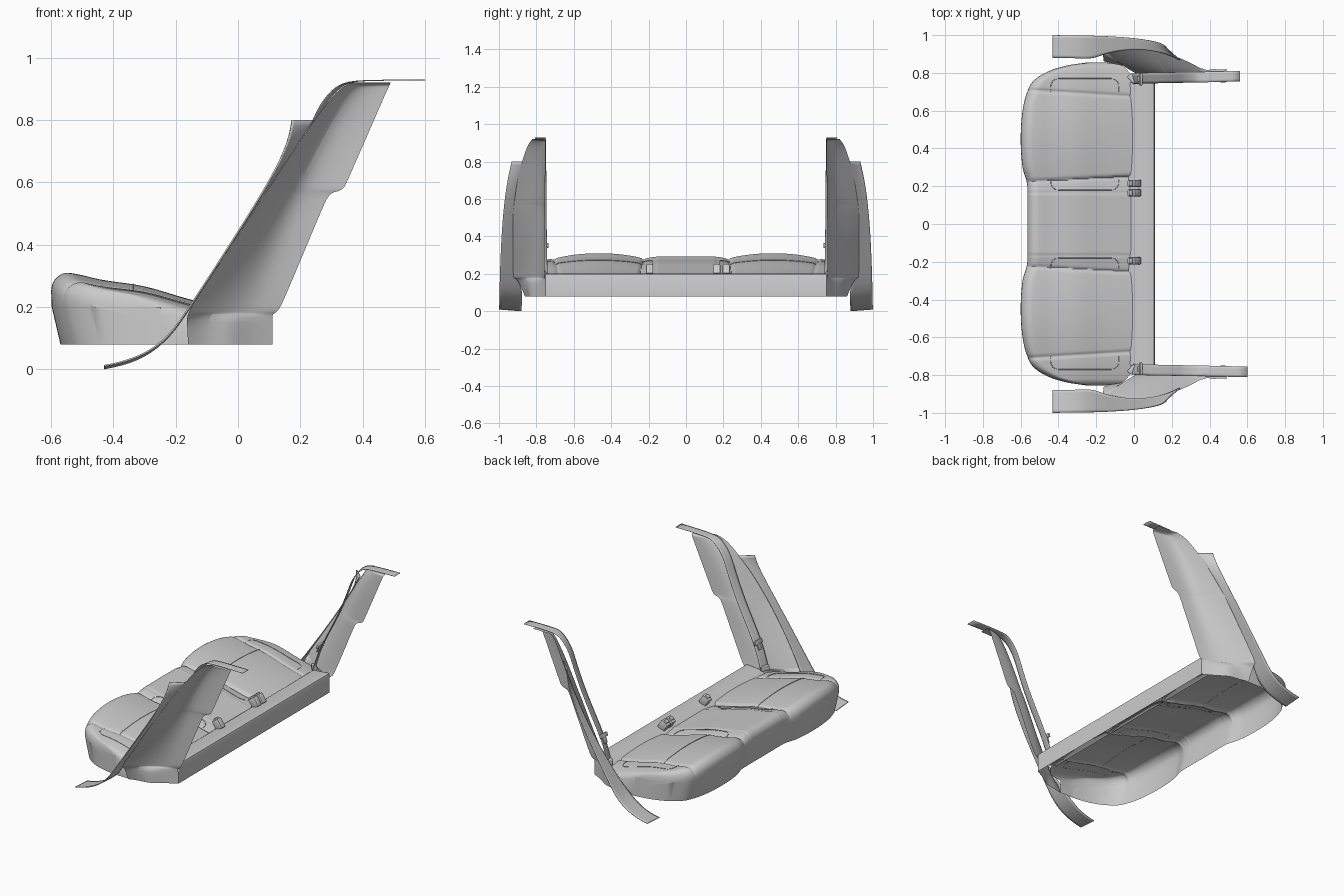
import bpy, bmesh, math
from mathutils import Vector, Matrix

if "Cube" in bpy.data.objects:
    bpy.data.objects.remove(bpy.data.objects["Cube"])


def add_mesh(name, verts, faces, angle=40, mirror=False, subsurf=0, thick=0):
    me = bpy.data.meshes.new(name)
    me.from_pydata(verts, [], faces)
    bm = bmesh.new()
    bm.from_mesh(me)
    bmesh.ops.recalc_face_normals(bm, faces=bm.faces)
    bm.to_mesh(me)
    bm.free()
    me.polygons.foreach_set("use_smooth", [True] * len(me.polygons))
    me.set_sharp_from_angle(angle=math.radians(angle))
    ob = bpy.data.objects.new(name, me)
    bpy.context.collection.objects.link(ob)
    if mirror:
        m = ob.modifiers.new("mirror", 'MIRROR')
        m.use_axis = (False, True, False)
    if subsurf:
        s = ob.modifiers.new("smooth", 'SUBSURF')
        s.levels = s.render_levels = subsurf
        s.boundary_smooth = 'PRESERVE_CORNERS'
    if thick:
        t = ob.modifiers.new("thickness", 'SOLIDIFY')
        t.thickness = thick
    return ob


def loft(name, rows, **kw):
    n = len(rows[0])
    verts = [p for r in rows for p in r]
    faces = [(i * n + j, i * n + j + 1, (i + 1) * n + j + 1, (i + 1) * n + j)
             for i in range(len(rows) - 1) for j in range(n - 1)]
    return add_mesh(name, verts, faces, **kw)


def interp(table, t):
    # smooth interpolation through (position, value) pairs
    if t <= table[0][0]:
        return table[0][1]
    for k in range(len(table) - 1):
        (a, va), (b, vb) = table[k], table[k + 1]
        if t <= b:
            pa, pb = table[max(k - 1, 0)], table[min(k + 2, len(table) - 1)]
            ma = (vb - pa[1]) / (b - pa[0]) * (b - a)
            mb = (pb[1] - va) / (pb[0] - a) * (b - a)
            u = (t - a) / (b - a)
            return ((2*u**3 - 3*u*u + 1) * va + (u**3 - 2*u*u + u) * ma
                    + (3*u*u - 2*u**3) * vb + (u**3 - u*u) * mb)
    return table[-1][1]


# bench seat: plan outline, side profile and stitched grooves
FRONT = [(0, -.565), (.2, -.565), (.23, -.57), (.3, -.59), (.45, -.60), (.6, -.59),
         (.7, -.565), (.76, -.53), (.81, -.45), (.84, -.35), (.855, -.25)]
REAR = [(0, 0), (.7, 0), (.77, -.01), (.82, -.04), (.845, -.08), (.855, -.15)]
HEIGHT = [(-.6, .314), (-.55, .311), (-.5, .302), (-.44, .288), (-.3, .266), (-.16, .226), (0, .185)]


def round_drop(d, r):
    k = min(max(1 - d / r, 0), 1)
    return r * (1 - math.sqrt(1 - k * k))


def groove(d, w, depth):
    return depth * math.exp(-(d / w) ** 2)


def creases(x):
    t = min(max((x + .57) / .57, 0), 1)
    return t, .225 + .03 * t, .71 - .035 * t


def seat_z(x, y):
    y = abs(y)
    t, inner, outer = creases(x)
    z = interp(HEIGHT, x)
    if y < inner:
        z -= .010 + .014 * max(0, (y - .16) / (inner - .16))
        z -= groove(y - .165, .008, .003)
    elif y < outer:
        m, h = (inner + outer) / 2, (outer - inner) / 2
        z -= .024 * ((y - m) / h) ** 2 * (1 - .6 * t)
    else:
        z -= .024 - .014 * t + .12 * (y - outer) ** 2 / .14
    z -= groove(y - inner, .009, .006) + groove(y - outer, .009, .006)
    return z - round_drop(x - interp(FRONT, y), .062) - round_drop(.857 - y, .035)


NY, NX = 285, 50
verts, faces = [], []
for j in range(NY + 1):
    y = -.855 + 1.71 * j / NY
    f, r = interp(FRONT, abs(y)), interp(REAR, abs(y))
    verts.append((f + .03 * min(1, max(0, -f - .3) / .2), y, .08))
    verts.append((f + .002, y, .2))
    for i in range(NX + 1):
        x = f + (r - f) * (i / NX) ** 1.4
        verts.append((x, y, seat_z(x, y)))
n = NX + 3
for j in range(NY):
    for i in range(n - 1):
        a = j * n + i
        faces.append((a, a + 1, a + n + 1, a + n))
# side walls below the bolsters
for j in (0, NY):
    top = list(range(j * n + 2, j * n + n))
    base = len(verts)
    verts += [(verts[k][0], verts[k][1], .08) for k in top]
    for i in range(len(top) - 1):
        faces.append((top[i], top[i + 1], base + i + 1, base + i))
add_mesh("bench_seat", verts, faces, angle=50)


# stitched seams lying on the seat
def seam(name, pts):
    cu = bpy.data.curves.new(name, 'CURVE')
    cu.dimensions = '3D'
    cu.bevel_depth = .0018
    cu.bevel_resolution = 1
    sp = cu.splines.new('POLY')
    sp.points.add(len(pts) - 1)
    for p, (x, y) in zip(sp.points, pts):
        p.co = (x, y, seat_z(x, y) + .0008, 1)
    bpy.context.collection.objects.link(bpy.data.objects.new(name, cu))


def pocket(y_start, y_end):
    # U-shaped seam: in from the crease, along the bolster and back
    r, s = .04, 1 if y_end > y_start else -1
    turn = [(k * math.pi / 12) for k in range(7)]
    front = [(-.44 + r * (1 - math.cos(a)), y_end + s * r * (math.sin(a) - 1)) for a in turn]
    back = [(-.52 - x, y) for x, y in reversed(front)]
    mid = [(-.40 + .014 * k, y_end) for k in range(1, 20)]
    return [(-.44, y_start)] + front + mid + back + [(-.08, y_start)]


for s, side in ((1, "left"), (-1, "right")):
    _, a, b = creases(-.335)
    for part, pts in (("cushion", [(-.335, a + (b - a) * k / 40) for k in range(41)]),
                      ("outer", pocket(.70, .77)), ("inner", pocket(.235, .18))):
        seam(f"seam_{part}_{side}", [(x, s * y) for x, y in pts])

# panel behind the seat
PROFILE = [(-.03, .17), (0, .192), (.095, .201), (.106, .198), (.11, .188), (.11, .08)]
loft("rear_panel", [[(x, y, z) for x, z in PROFILE] for y in (-.75, .75)], angle=50)

# pillar trim: per row z, front edge x y, fold x y, rear edge x y
PILLAR = [(.08, -.16, .862, -.03, .84, .11, .75), (.165, -.165, .895, -.03, .845, .11, .75),
          (.178, -.16, .92, 0, .80, .11, .753), (.184, -.157, .922, .01, .795, .128, .755),
          (.22, -.14, .925, .03, .79, .146, .756), (.36, -.05, .93, .09, .785, .205, .756),
          (.52, .058, .926, .16, .78, .272, .755), (.555, .082, .923, .175, .78, .288, .755),
          (.57, .091, .921, .182, .78, .305, .755), (.574, .094, .92, .185, .78, .337, .755),
          (.60, .111, .917, .20, .78, .349, .755), (.75, .21, .893, .27, .778, .415, .752),
          (.87, .295, .855, .345, .775, .467, .75), (.905, .333, .835, .383, .772, .483, .75),
          (.914, .35, .825, .40, .77, .487, .75), (.92, .36, .822, .41, .80, .49, .765),
          (.92, .365, .822, .415, .822, .49, .82)]
rows = []
for z, xa, ya, xf, yf, xr, yr in PILLAR:
    rows.append([(xa, ya, z), ((xa + xf) / 2, (ya + yf) / 2 - .010, z), (xf, yf, z),
                 (xf + min(.06, (xr - xf) / 2), (yf + yr) / 2 - .004, z), (xr, yr, z)])
loft("pillar_trim", rows, mirror=True, subsurf=2)

# door opening strip that sweeps down to the sill: z, inner x y, outer x y
JAMB = [(.009, -.43, .88, -.43, 1.0), (.018, -.38, .88, -.38, .999), (.044, -.30, .878, -.30, .998),
        (.10, -.215, .872, -.22, .997), (.2, -.15, .905, -.152, .995), (.43, 0, .93, -.003, .986),
        (.62, .125, .915, .115, .968), (.73, .196, .895, .165, .949), (.80, .245, .87, .175, .932)]
rows = []
for z, xi, yi, xo, yo in JAMB:
    dip = .009 if z < .05 else 0
    rows.append([(xi, yi, z - dip), ((xi + xo) / 2, (yi + yo) / 2, z - dip / 2), (xo, yo, z)])
loft("door_strip", rows, mirror=True, subsurf=2, thick=.005)

# seat belts running from the seat corner up the pillar and back
BELT = [(-.01, .19, .768), (.015, .28, .77), (.055, .38, .772), (.162, .58, .774), (.23, .75, .775),
        (.25, .815, .776), (.29, .88, .776), (.333, .918, .777), (.38, .93, .778)]
for side, name, end in ((1, "belt_left", .56), (-1, "belt_right", .60)):
    path = BELT + [(end, .93, .783)]
    rows = []
    for k, (x, z, y) in enumerate(path):
        tilt = .008 if k < len(path) - 2 else 0
        rows.append([(x + tilt, side * (y - .028), z), (x - tilt, side * (y + .028), z)])
    loft(name, rows, subsurf=2, thick=.003)


def block(name, loc, size, tilt=0, yaw=0, bevel=.006):
    bm = bmesh.new()
    bmesh.ops.create_cube(bm, size=1)
    bmesh.ops.scale(bm, vec=size, verts=bm.verts)
    bmesh.ops.bevel(bm, geom=bm.edges[:], offset=bevel, segments=2, affect='EDGES', profile=.5)
    mat = Matrix.Rotation(yaw, 4, 'Z') @ Matrix.Rotation(tilt, 4, 'Y')
    bmesh.ops.transform(bm, matrix=Matrix.Translation(Vector(loc)) @ mat, verts=bm.verts)
    bm.verts.index_update()
    v = [p.co.copy() for p in bm.verts]
    f = [[p.index for p in q.verts] for q in bm.faces]
    bm.free()
    return add_mesh(name, v, f)


# buckles between seat and panel
for k, y in enumerate((.215, .165, -.195)):
    block(f"buckle_{k}", (.002, y, .215), (.05, .038, .06), tilt=-.6)
    block(f"buckle_button_{k}", (-.012, y, .238), (.022, .028, .024), tilt=-.6, bevel=.003)

# belt tongues and lower anchors at both pillars
for s, side in ((1, "left"), (-1, "right")):
    block(f"belt_tongue_{side}", (.036, s * .767, .352), (.014, .066, .026), tilt=.35, bevel=.004)
    block(f"belt_tongue_plate_{side}", (.026, s * .767, .326), (.006, .03, .04), tilt=.35, bevel=.002)
    block(f"belt_anchor_{side}", (-.01, s * .77, .2), (.03, .05, .03), yaw=s * .7, bevel=.005)
